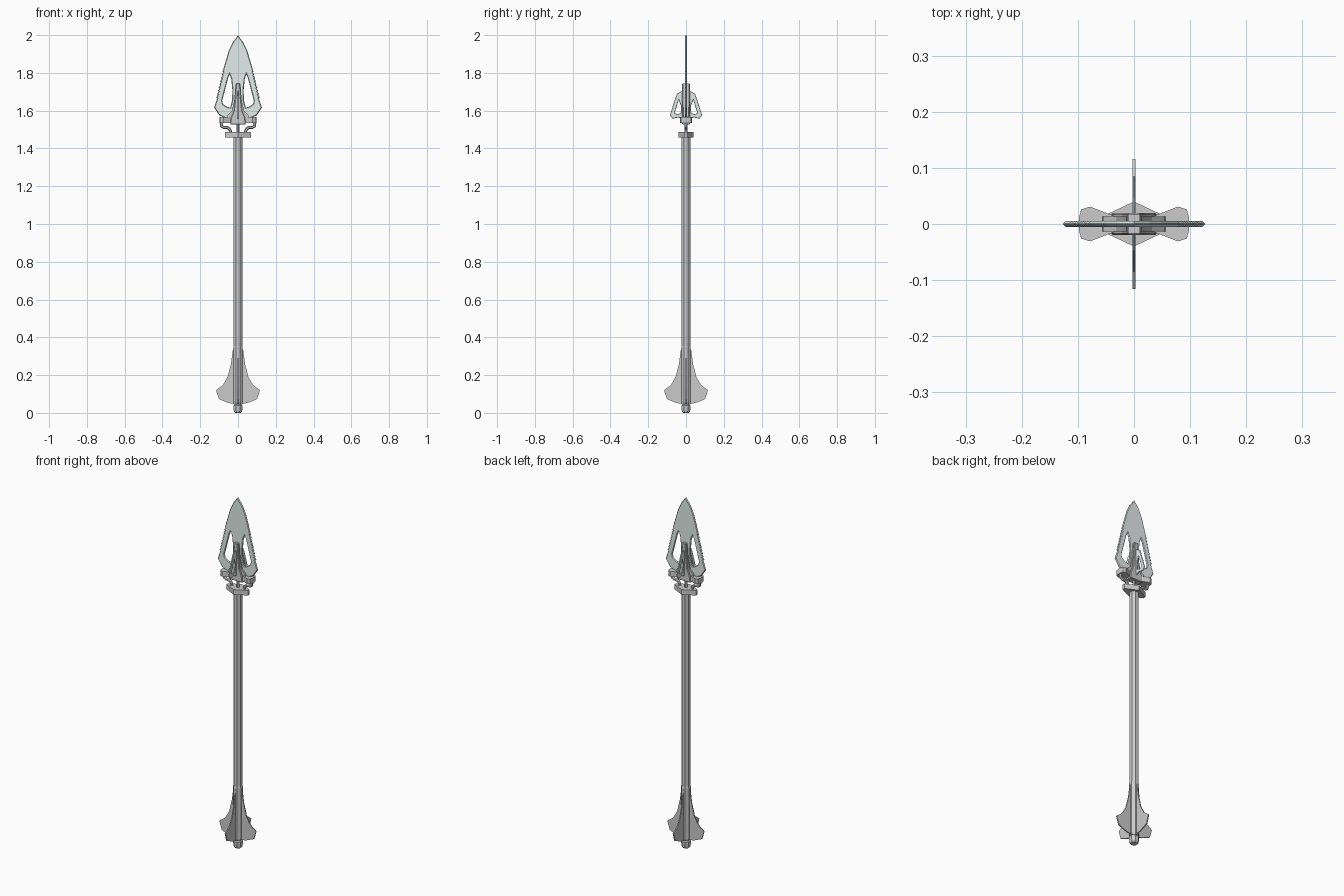
import bpy, bmesh, math
from mathutils import Matrix

if "Cube" in bpy.data.objects:
    bpy.data.objects.remove(bpy.data.objects["Cube"])

blade_mat = bpy.data.materials.new("pale_steel")
blade_mat.diffuse_color = (0.76, 0.85, 0.83, 1)
blade_mat.use_nodes = True
blade_mat.node_tree.nodes["Principled BSDF"].inputs["Base Color"].default_value = blade_mat.diffuse_color


def finish(name, mesh, mat=None):
    ob = bpy.data.objects.new(name, mesh)
    bpy.context.scene.collection.objects.link(ob)
    if mat:
        mesh.materials.clear()
        mesh.materials.append(mat)
    return ob


def curve_mesh(name, cu, matrix, mat=None):
    """Turn a curve into a clean mesh object."""
    tmp = finish("temp_curve", cu)
    dg = bpy.context.evaluated_depsgraph_get()
    me = bpy.data.meshes.new_from_object(tmp.evaluated_get(dg))
    bpy.data.objects.remove(tmp)
    me.transform(matrix)
    bm = bmesh.new()
    bm.from_mesh(me)
    bmesh.ops.remove_doubles(bm, verts=bm.verts, dist=0.00005)
    bmesh.ops.recalc_face_normals(bm, faces=bm.faces)
    for f in bm.faces:
        f.smooth = False
    bm.to_mesh(me)
    bm.free()
    return finish(name, me, mat)


def add_spline(cu, pts, cyclic=True):
    sp = cu.splines.new('POLY')
    sp.points.add(len(pts) - 1)
    for p, co in zip(sp.points, pts):
        p.co = (*co, 0, 1)
    sp.use_cyclic_u = cyclic


UPRIGHT = Matrix.Rotation(math.pi / 2, 4, 'X')


def plate(name, loops, half, edge=0.0, turn=0, mat=None):
    """Upright plate from (x, z) loops; later loops are holes; edge = sharpened rim."""
    cu = bpy.data.curves.new(name, 'CURVE')
    cu.dimensions = '2D'
    cu.fill_mode = 'BOTH'
    cu.extrude = half - edge
    cu.bevel_depth = edge
    cu.bevel_resolution = 0
    for lp in loops:
        add_spline(cu, lp)
    return curve_mesh(name, cu, Matrix.Rotation(math.radians(turn), 4, 'Z') @ UPRIGHT, mat)


def mirrored(half):
    return half + [(-x, z) for x, z in reversed(half) if abs(x) > 1e-6]


def flip(pts):
    return [(-x, z) for x, z in pts]


def prism(name, pts, z0, z1):
    """Vertical prism from a plan outline."""
    bm = bmesh.new()
    lo = [bm.verts.new((x, y, z0)) for x, y in pts]
    hi = [bm.verts.new((x, y, z1)) for x, y in pts]
    bm.faces.new(lo)
    bm.faces.new(hi)
    for i in range(len(pts)):
        j = (i + 1) % len(pts)
        bm.faces.new((lo[i], lo[j], hi[j], hi[i]))
    bmesh.ops.recalc_face_normals(bm, faces=bm.faces)
    me = bpy.data.meshes.new(name)
    bm.to_mesh(me)
    bm.free()
    return finish(name, me)


def lathe(name, profile, n=8):
    """Faceted turned part from (radius, z) pairs."""
    bm = bmesh.new()
    rings = [[bm.verts.new((r * math.cos((i + .5) * math.tau / n),
                            r * math.sin((i + .5) * math.tau / n), z))
              for i in range(n)] for r, z in profile]
    for a, b in zip(rings, rings[1:]):
        for i in range(n):
            j = (i + 1) % n
            bm.faces.new((a[i], a[j], b[j], b[i]))
    bm.faces.new(rings[0])
    bm.faces.new(rings[-1])
    bmesh.ops.recalc_face_normals(bm, faces=bm.faces)
    me = bpy.data.meshes.new(name)
    bm.to_mesh(me)
    bm.free()
    return finish(name, me)


# Shaft, tail sleeve and pommel
lathe("shaft", [(0.0245, 0.30), (0.0245, 1.465)])
lathe("tail_sleeve", [(0.024, 0.045), (0.027, 0.055), (0.027, 0.345), (0.0245, 0.355)])
lathe("pommel", [(0.018, 0), (0.024, 0.008), (0.026, 0.028), (0.026, 0.038), (0.020, 0.042), (0.020, 0.05)])

# Four swept tail fins
fin = [(0.015, 0.338), (0.027, 0.335), (0.037, 0.26), (0.055, 0.19), (0.08, 0.147),
       (0.116, 0.12), (0.101, 0.073), (0.05, 0.052), (0.015, 0.047)]
for k in range(4):
    plate(f"tail_fin_{k + 1}", [fin], 0.003, turn=90 * k)

# Lower collar, neck rod and winged guard
prism("collar", [(0.068, 0.008), (0, 0.04), (-0.068, 0.008),
                 (-0.068, -0.008), (0, -0.04), (0.068, -0.008)], 1.458, 1.486)
lathe("neck_rod", [(0.009, 1.48), (0.009, 1.56)])
for s in (1, -1):
    wing = [(0, 0.009), (0.03, 0.012), (0.078, 0.031), (0.094, 0.026),
            (0.098, 0.012)]
    wing = wing + [(x, -y) for x, y in reversed(wing)]
    prism("guard_wing", [(s * x, y) for x, y in wing], 1.536, 1.566)

# Curved arms joining collar and guard
for s in (1, -1):
    cu = bpy.data.curves.new("guard_arm", 'CURVE')
    cu.dimensions = '3D'
    cu.bevel_depth = 0.008
    cu.bevel_resolution = 1
    cu.use_fill_caps = True
    path = [(0.082, 1.545), (0.089, 1.532), (0.087, 1.518), (0.075, 1.511),
            (0.058, 1.511), (0.047, 1.505), (0.041, 1.495), (0.040, 1.48)]
    add_spline(cu, [(s * x, z) for x, z in path], cyclic=False)
    curve_mesh("guard_arm", cu, UPRIGHT)

# Layered socket gripping the blade
plate("socket_outer", [mirrored([(0.013, 1.735), (0.019, 1.66), (0.032, 1.60),
                                 (0.055, 1.575), (0.06, 1.54)])], 0.013)
plate("socket_inner", [mirrored([(0.008, 1.74), (0.012, 1.66), (0.019, 1.60),
                                 (0.035, 1.56), (0.037, 1.53)])], 0.020, 0.003)

# Serrated main blade with two openings
right = [(0, 1.993), (0.026, 1.957), (0.046, 1.915), (0.062, 1.86), (0.072, 1.825)]
teeth = 9
for i in range(teeth):
    t = i / teeth
    x, z = 0.074 + 0.037 * t, 1.817 - 0.153 * t
    right += [(x + 0.003, z - 0.009), (x - 0.002, z - 0.012)]
right += [(0.122, 1.617), (0.096, 1.578), (0.05, 1.558)]
opening = [(0.044, 1.802), (0.056, 1.775), (0.088, 1.652), (0.082, 1.632), (0.058, 1.616),
           (0.038, 1.612), (0.027, 1.655), (0.026, 1.71), (0.032, 1.77)]
plate("main_blade", [mirrored(right), opening, flip(opening)], 0.005, 0.004, mat=blade_mat)

# Small side blades, front and back
side = [(0.005, 1.71), (0.022, 1.702), (0.046, 1.688), (0.058, 1.655), (0.083, 1.577),
        (0.071, 1.56), (0.04, 1.566), (0.005, 1.553)]
gap = [(0.039, 1.662), (0.062, 1.588), (0.050, 1.578), (0.026, 1.585), (0.024, 1.625)]
for turn in (90, -90):
    plate("side_blade", [side, gap], 0.003, 0.002, turn, blade_mat)
